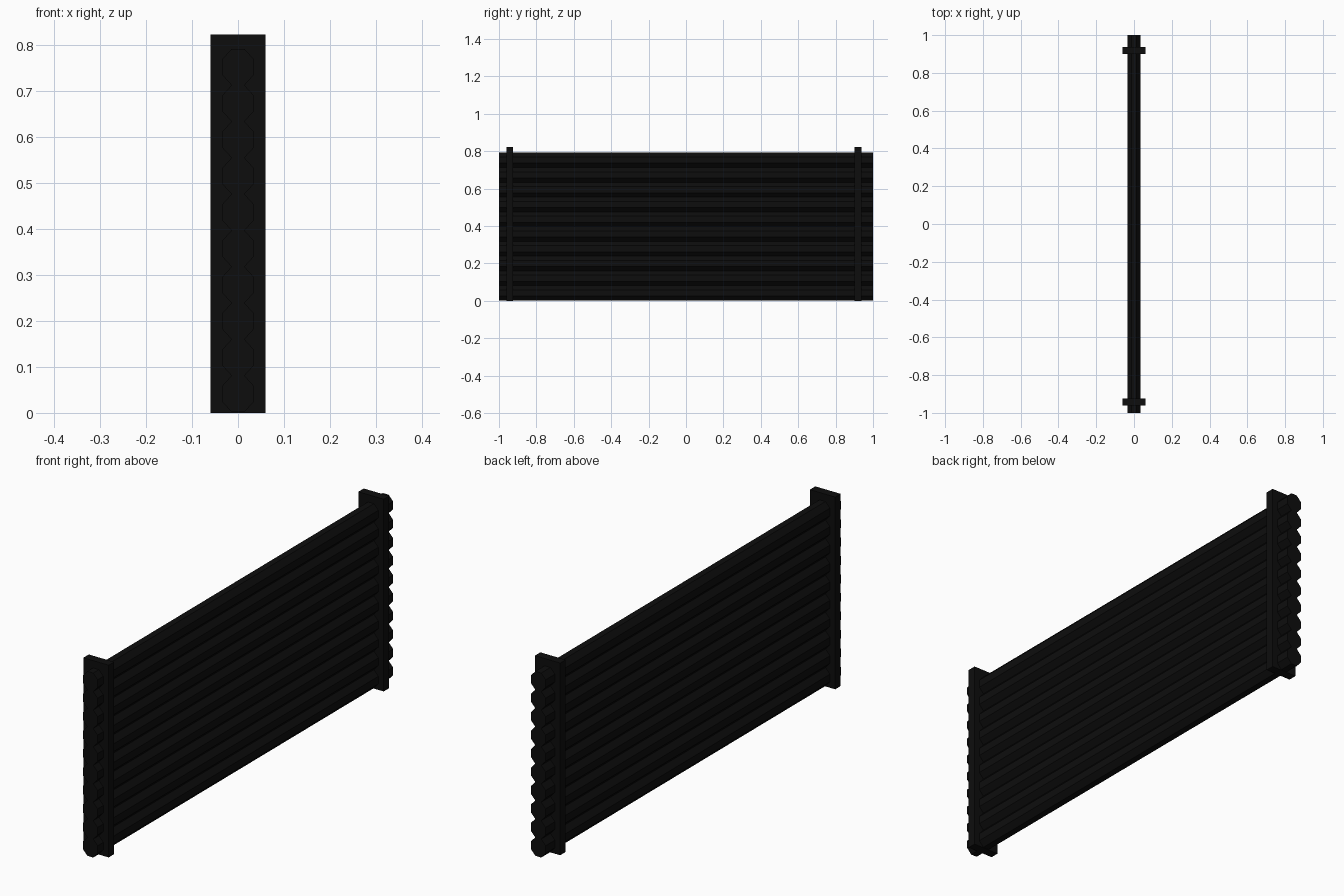
import bpy, bmesh

if "Cube" in bpy.data.objects:
    bpy.data.objects.remove(bpy.data.objects["Cube"])

mat = bpy.data.materials.new("charcoal")
mat.diffuse_color = (0.004, 0.004, 0.004, 1)
mat.use_nodes = True
mat.node_tree.nodes["Principled BSDF"].inputs["Base Color"].default_value = mat.diffuse_color


def finish(name, bm):
    bmesh.ops.recalc_face_normals(bm, faces=bm.faces)
    mesh = bpy.data.meshes.new(name)
    bm.to_mesh(mesh)
    bm.free()
    obj = bpy.data.objects.new(name, mesh)
    mesh.materials.append(mat)
    bpy.context.collection.objects.link(obj)
    return obj


def prism(name, profile, y0, y1):
    """Extrude a closed x-z profile along y."""
    bm = bmesh.new()
    face = bm.faces.new([bm.verts.new((x, y0, z)) for x, z in profile])
    ext = bmesh.ops.extrude_face_region(bm, geom=[face])
    verts = [v for v in ext["geom"] if isinstance(v, bmesh.types.BMVert)]
    bmesh.ops.translate(bm, verts=verts, vec=(0, y1 - y0, 0))
    return finish(name, bm)


# Stacked eight-sided rails
PITCH, BASE, HALF_W, CUT = 0.079, 0.002, 0.035, 0.023
a = HALF_W - CUT + 0.002
for i in range(10):
    lo = BASE + i * PITCH
    hi = lo + PITCH
    prism(f"rail_{i + 1}", [
        (-a, lo), (a, lo), (HALF_W, lo + CUT), (HALF_W, hi - CUT),
        (a, hi), (-a, hi), (-HALF_W, hi - CUT), (-HALF_W, lo + CUT)], -1, 1)

# Flat upright posts clasping the rails near each end
for name, y0, y1 in (("near_post", -0.961, -0.924), ("far_post", 0.900, 0.937)):
    prism(name, [(-0.06, 0), (0.06, 0), (0.06, 0.823), (-0.06, 0.823)], y0, y1)
